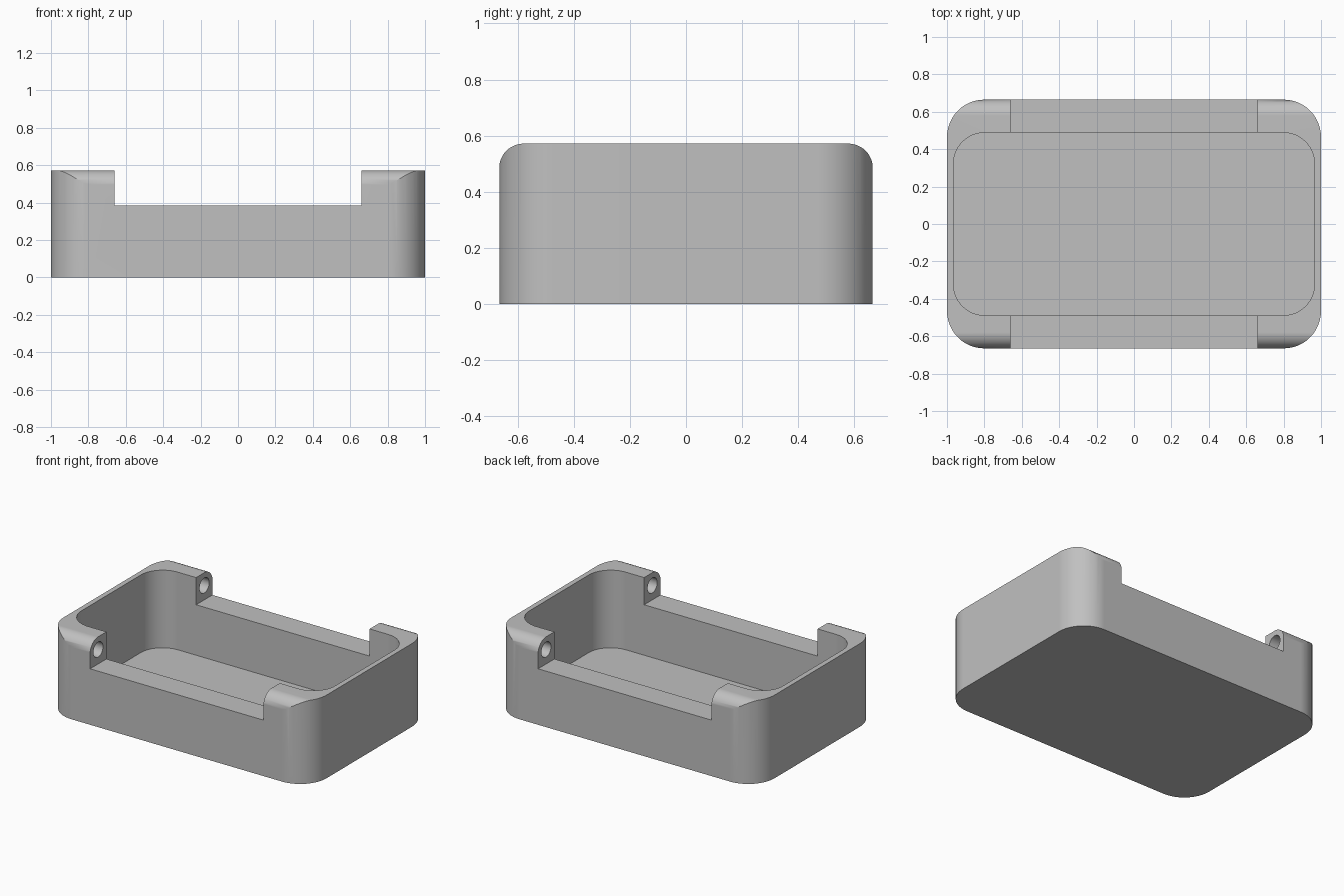
import bpy, bmesh, math
from mathutils import Vector

cube = bpy.data.objects.get("Cube")
if cube:
    bpy.data.objects.remove(cube, do_unlink=True)

HALF_X, HALF_Y, HEIGHT = 1.0, 0.665, 0.572
CORNER, WALL = 0.2, 0.035
CAVITY_Y = 0.488
LUG_R = 0.088                      # rounded outer edge of the hinge lugs
LUG_Y, LUG_Z = HALF_Y - LUG_R, HEIGHT - LUG_R
NOTCH_X, NOTCH_Z = 0.66, 0.385

grey = bpy.data.materials.new("plain grey")
grey.use_nodes = True
colour = (0.53, 0.53, 0.53, 1)
grey.diffuse_color = colour
grey.node_tree.nodes["Principled BSDF"].inputs["Base Color"].default_value = colour


def arc(cx, cy, r, start, end, steps=12):
    return [(cx + r * math.cos(math.radians(start + (end - start) * i / steps)),
             cy + r * math.sin(math.radians(start + (end - start) * i / steps)))
            for i in range(steps + 1)]


def rounded_rect(hx, hy, r):
    points = []
    for sx, sy, start in ((1, 1, 0), (-1, 1, 90), (-1, -1, 180), (1, -1, 270)):
        points += arc(sx * (hx - r), sy * (hy - r), r, start, start + 90)
    return points


def prism(name, outline, axis, low, high):
    """Extrude an xy outline along z, or a yz outline along x."""
    place = (lambda a, b: (a, b, low)) if axis == "z" else (lambda a, b: (low, a, b))
    move = Vector((0, 0, high - low)) if axis == "z" else Vector((high - low, 0, 0))
    bm = bmesh.new()
    face = bm.faces.new([bm.verts.new(place(a, b)) for a, b in outline])
    grown = bmesh.ops.extrude_face_region(bm, geom=[face], use_keep_orig=True)
    bmesh.ops.translate(bm, vec=move,
                        verts=[v for v in grown["geom"] if isinstance(v, bmesh.types.BMVert)])
    bmesh.ops.recalc_face_normals(bm, faces=bm.faces)
    mesh = bpy.data.meshes.new(name)
    bm.to_mesh(mesh)
    bm.free()
    mesh.materials.append(grey)
    obj = bpy.data.objects.new(name, mesh)
    bpy.context.collection.objects.link(obj)
    return obj


def combine(obj, tool, operation):
    """Apply a boolean and discard its tool."""
    tool.hide_render = True
    mod = obj.modifiers.new("cut", "BOOLEAN")
    mod.operation, mod.object, mod.solver = operation, tool, "EXACT"
    graph = bpy.context.evaluated_depsgraph_get()
    result = bpy.data.meshes.new_from_object(obj.evaluated_get(graph))
    obj.modifiers.clear()
    obj.data = result
    bpy.data.objects.remove(tool, do_unlink=True)


# Tray block with rounded vertical corners
tray = prism("tray_body", rounded_rect(HALF_X, HALF_Y, CORNER), "z", 0, 0.8)

# Side profile rounds over both long top edges
side = [(HALF_Y + 0.001, -0.2)]
side += arc(LUG_Y + 0.001, LUG_Z, LUG_R, 0, 90)
side += [(-y, z) for y, z in reversed(side)]
combine(tray, prism("edge_rounding", side, "x", -1.2, 1.2), "INTERSECT")

# Inner cavity
inner = rounded_rect(HALF_X - WALL, CAVITY_Y, CORNER - WALL)
combine(tray, prism("cavity", inner, "z", 0.038, 0.9), "DIFFERENCE")

# Wide notch across both long walls
notch = [(-NOTCH_X, -0.9), (NOTCH_X, -0.9), (NOTCH_X, 0.9), (-NOTCH_X, 0.9)]
combine(tray, prism("notch", notch, "z", NOTCH_Z, 0.9), "DIFFERENCE")

# Hinge pin holes in the four lugs
for s in (-1, 1):
    pin = arc(s * LUG_Y, LUG_Z, 0.052, 0, 360, 32)[:-1]
    combine(tray, prism("pin_hole", pin, "x", -0.86, 0.86), "DIFFERENCE")

# Smooth the curves, keep the flats crisp
bpy.ops.object.select_all(action="DESELECT")
tray.select_set(True)
bpy.context.view_layer.objects.active = tray
bpy.ops.object.shade_smooth_by_angle(angle=math.radians(30))
weighted = tray.modifiers.new("even_shading", "WEIGHTED_NORMAL")
weighted.keep_sharp = True
